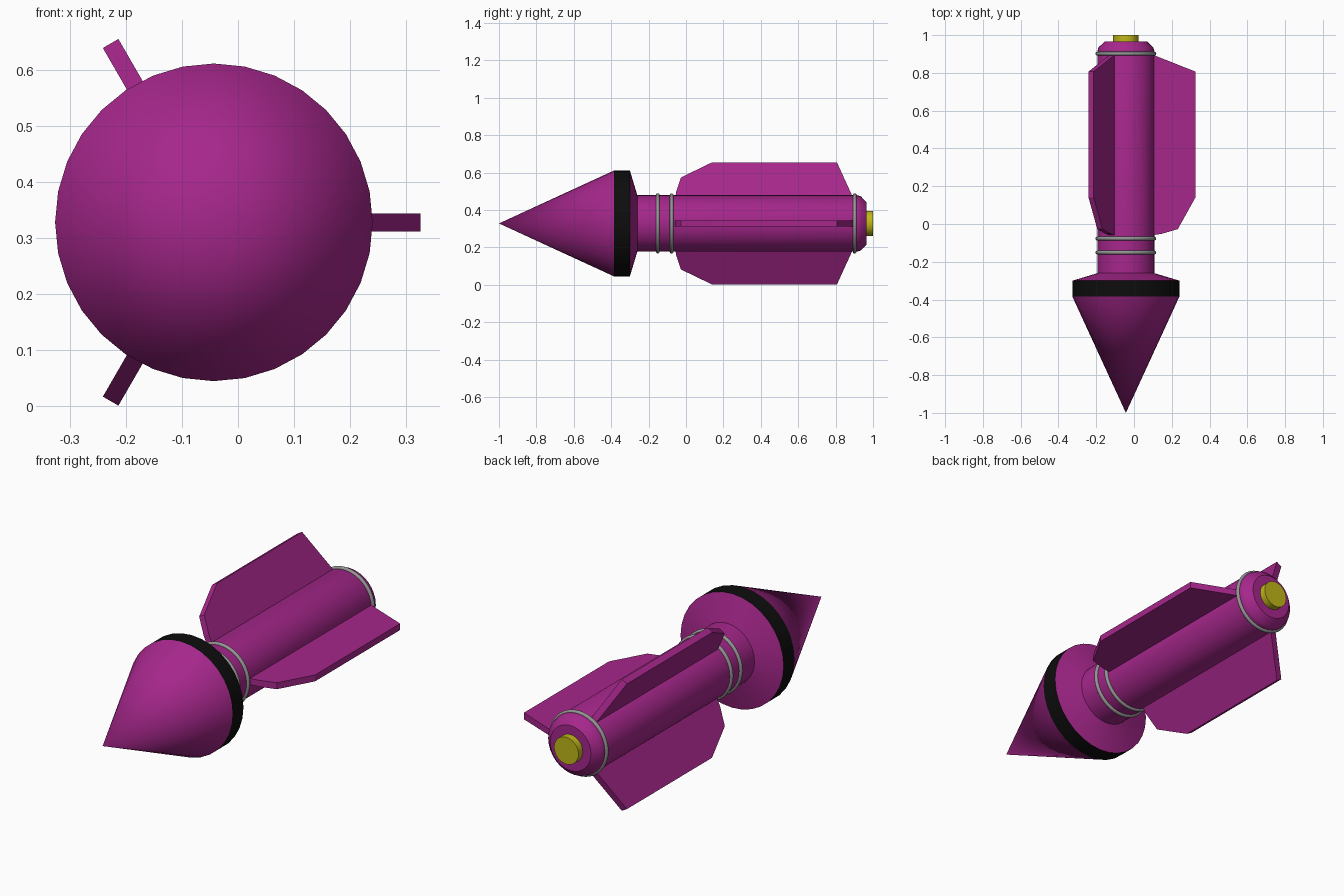
import bpy, bmesh, math
from mathutils import Matrix

if "Cube" in bpy.data.objects:
    bpy.data.objects.remove(bpy.data.objects["Cube"])

CX, CZ = -0.043, 0.328   # long axis of the rocket, parallel to y
SEG = 32


def material(name, rgb):
    m = bpy.data.materials.new(name)
    m.diffuse_color = (*rgb, 1)
    m.use_nodes = True
    m.node_tree.nodes["Principled BSDF"].inputs["Base Color"].default_value = m.diffuse_color
    return m


PURPLE = material("purple", (0.38, 0.02, 0.26))
BLACK = material("black", (0.004, 0.004, 0.004))
YELLOW = material("yellow", (0.52, 0.47, 0.01))
GREY = material("grey", (0.3, 0.3, 0.3))


def finish(name, bm, mat, smooth=35):
    bmesh.ops.remove_doubles(bm, verts=bm.verts, dist=1e-5)
    bmesh.ops.recalc_face_normals(bm, faces=bm.faces)
    me = bpy.data.meshes.new(name)
    bm.to_mesh(me)
    bm.free()
    ob = bpy.data.objects.new(name, me)
    bpy.context.collection.objects.link(ob)
    ob.location = (CX, 0, CZ)
    me.materials.append(mat)
    if smooth:
        bpy.ops.object.select_all(action='DESELECT')
        ob.select_set(True)
        bpy.context.view_layer.objects.active = ob
        bpy.ops.object.shade_smooth_by_angle(angle=math.radians(smooth))
    return ob


def lathe(name, profile, mat, segments=SEG):
    """Revolve (radius, y) points around the rocket axis."""
    bm = bmesh.new()
    vs = [bm.verts.new((r, y, 0)) for r, y in profile]
    es = [bm.edges.new(p) for p in zip(vs, vs[1:])]
    bmesh.ops.spin(bm, geom=vs + es, axis=(0, 1, 0), cent=(0, 0, 0),
                   angle=math.tau, steps=segments, use_merge=True)
    return finish(name, bm, mat)


# Warhead: nose cone, dark band, rear shoulder
lathe("nose_cone", [(0, -1), (0.283, -0.385)], PURPLE)
lathe("nose_band", [(0.283, -0.385), (0.283, -0.30)], BLACK)
lathe("nose_shoulder", [(0.283, -0.30), (0.15, -0.26)], PURPLE)

# Body tube with rounded tail
lathe("body", [(0.151, -0.265), (0.151, 0.915), (0.145, 0.935), (0.112, 0.966),
               (0, 0.966)], PURPLE)

# Exhaust plug
lathe("exhaust", [(0.067, 0.955), (0.067, 1.0), (0, 1.0)], YELLOW)

# Grey clamp rings
for i, y in enumerate((-0.151, -0.077, 0.902)):
    ring = [(0.151 + 0.010 * math.cos(a), y + 0.010 * math.sin(a))
            for a in (k * math.tau / 12 for k in range(13))]
    lathe(f"ring_{i + 1}", ring, GREY, 48)

# Three fins around the body
FIN = [(0.12, -0.062), (0.19, -0.052), (0.275, -0.027), (0.368, 0.14),
       (0.368, 0.807), (0.12, 0.905)]
for i in range(3):
    bm = bmesh.new()
    face = bm.faces.new([bm.verts.new((r, y, -0.016)) for r, y in FIN])
    ext = bmesh.ops.extrude_face_region(bm, geom=[face])
    bmesh.ops.translate(bm, vec=(0, 0, 0.032),
                        verts=[v for v in ext["geom"] if isinstance(v, bmesh.types.BMVert)])
    if not any(face in e.link_faces for e in bm.edges):
        bm.faces.new([v for v in bm.verts if v.co.z < 0])
    bmesh.ops.rotate(bm, cent=(0, 0, 0), verts=bm.verts,
                     matrix=Matrix.Rotation(i * math.tau / 3, 3, 'Y'))
    finish(f"fin_{i + 1}", bm, PURPLE, 0)
